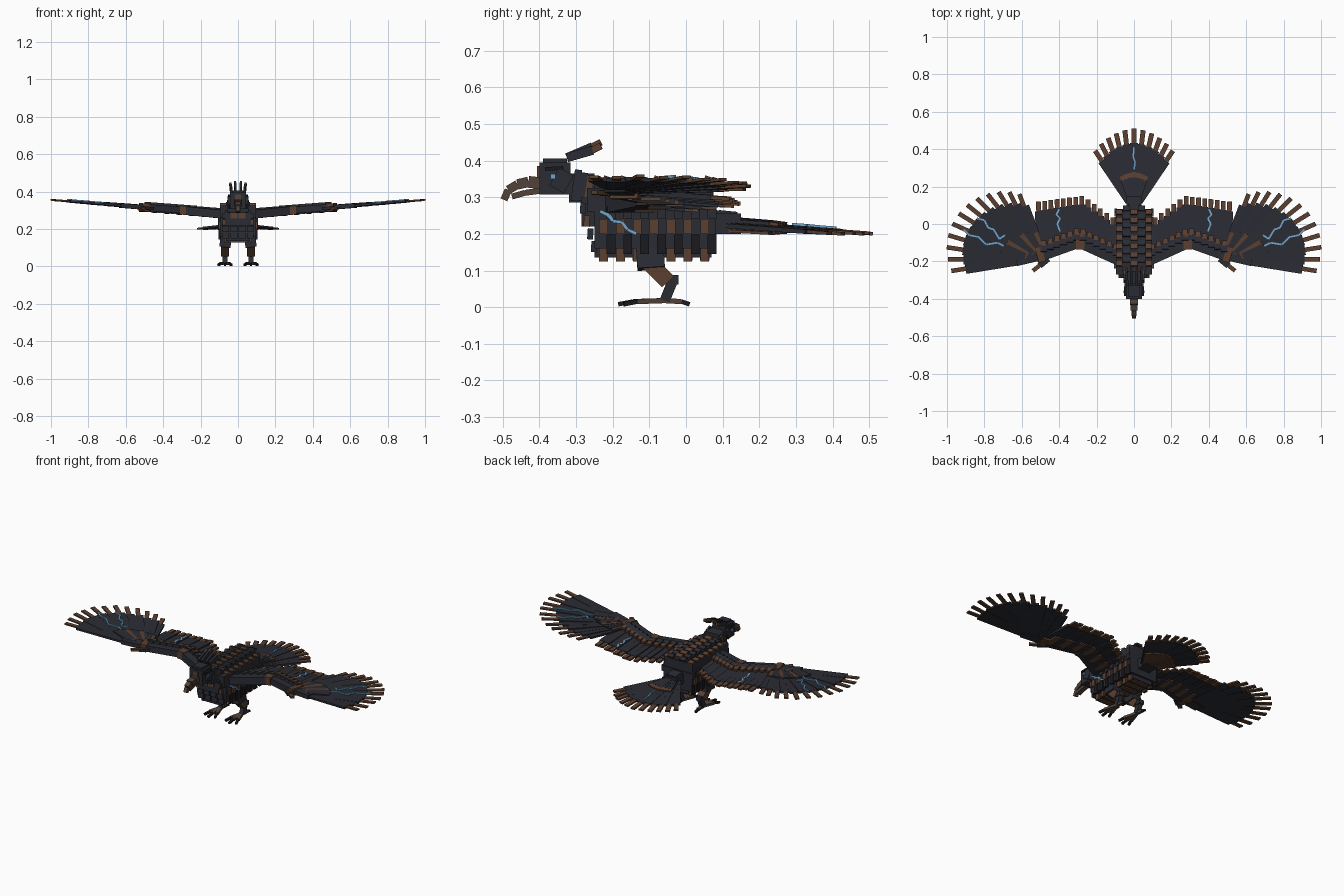
import bpy, bmesh, math
from mathutils import Vector, Matrix

cube = bpy.data.objects.get("Cube")
if cube:
    bpy.data.objects.remove(cube)

COLOURS = {
    "slate": (0.024, 0.025, 0.034),
    "brown": (0.105, 0.05, 0.029),
    "black": (0.011, 0.011, 0.014),
    "horn": (0.085, 0.055, 0.04),
    "blue": (0.16, 0.38, 0.62),
}
MATS = list(COLOURS)
for name, rgb in COLOURS.items():
    mat = bpy.data.materials.new(name)
    mat.use_nodes = True
    mat.diffuse_color = (*rgb, 1)
    mat.node_tree.nodes["Principled BSDF"].inputs["Base Color"].default_value = (*rgb, 1)

parts = {}


def bar(part, a, b, width, thick, mat):
    """Box running from a to b, added to the named part."""
    bm = parts.setdefault(part, bmesh.new()) if part not in parts else parts[part]
    a, b = Vector(a), Vector(b)
    along = (b - a).normalized()
    ref = Vector((0, 1, 0)) if abs(along.z) > 0.95 else Vector((0, 0, 1))
    side = along.cross(ref).normalized()
    up = side.cross(along)
    m = Matrix((along * (b - a).length, side * width, up * thick)).transposed().to_4x4()
    m.translation = (a + b) / 2
    verts = bmesh.ops.create_cube(bm, size=1, matrix=m)["verts"]
    for f in {f for v in verts for f in v.link_faces}:
        f.material_index = MATS.index(mat)


def pair(part, a, b, width, thick, mat):
    """The same bar on the left and the right."""
    for label, s in (("left_", 1), ("right_", -1)):
        bar(label + part, (a[0] * s, *a[1:]), (b[0] * s, *b[1:]), width, thick, mat)


def chain(part, points, width, thick, mat, add=pair):
    for a, b in zip(points, points[1:]):
        add(part, a, b, width, thick, mat)


def block(part, y0, y1, z0, z1, width, mat):
    z = (z0 + z1) / 2
    bar(part, (0, y0, z), (0, y1, z), width, z1 - z0, mat)


def lerp(a, b, t):
    return Vector(a).lerp(Vector(b), t)


# Body: stacked blocks, wide in the middle
block("belly", -0.25, 0.07, 0.135, 0.2, 0.13, "slate")
block("flanks", -0.25, 0.08, 0.16, 0.27, 0.19, "slate")
block("back", -0.27, 0.075, 0.26, 0.325, 0.19, "slate")
block("back_ridge", -0.25, 0.07, 0.32, 0.345, 0.13, "slate")
block("breast", -0.285, -0.24, 0.22, 0.3, 0.14, "slate")
block("rump", 0.06, 0.15, 0.2, 0.255, 0.08, "slate")

# Overlapping plates along flanks, belly and back
for i in range(7):
    y = -0.225 + i * 0.046
    for x, z0, z1, mat, shift in ((0.097, 0.2, 0.24, "brown", 0), (0.099, 0.24, 0.275, "slate", 0.02),
                                  (0.097, 0.145, 0.2, "black", 0.02), (0.07, 0.125, 0.165, "brown", 0)):
        pair("flank_plates", (x, y + shift, z0), (x, y + shift, z1), 0.012, 0.024, mat)
    bar("belly_plates", (-0.05, y, 0.134), (0.05, y, 0.134), 0.025, 0.012, "brown")
    bar("back_plates", (0, y, 0.354), (0, y + 0.025, 0.346), 0.04, 0.012, "brown")
    pair("back_plates", (0.04, y + 0.02, 0.35), (0.04, y + 0.045, 0.342), 0.036, 0.012, "slate")
    pair("back_plates", (0.08, y, 0.332), (0.08, y + 0.025, 0.325), 0.03, 0.014, "brown")
    bar("tail_cover", (0, 0.03 + i * 0.01, 0.26), (0, 0.08 + i * 0.01, 0.255), 0.06, 0.01, "slate")

# Breast plates in rows
for row in range(4):
    z = 0.15 + row * 0.035
    for x in (0.022, 0.066):
        pair("breast_plates", (x, -0.252 - row * 0.01, z), (x, -0.25 - row * 0.01, z + 0.03),
             0.036, 0.016, "brown" if (row + (x > 0.05)) % 4 == 3 else "slate")

# Glowing crack on each flank
crack = [(-0.235, 0.262), (-0.21, 0.25), (-0.2, 0.235), (-0.175, 0.232), (-0.16, 0.212), (-0.135, 0.2)]
chain("flank_crack", [(0.105, y, z) for y, z in crack], 0.006, 0.009, "blue")

# Neck and head
block("neck", -0.32, -0.25, 0.285, 0.365, 0.09, "slate")
for i in range(4):
    y = -0.305 + i * 0.016
    pair("neck_plates", (0.05, y, 0.29), (0.05, y + 0.012, 0.375 - i * 0.008), 0.012, 0.02,
         "brown" if i == 2 else "slate")
block("head", -0.4, -0.315, 0.308, 0.395, 0.085, "slate")
block("crown", -0.39, -0.325, 0.39, 0.406, 0.06, "slate")
block("forehead", -0.406, -0.395, 0.345, 0.385, 0.03, "brown")
pair("cheek", (0.045, -0.36, 0.357), (0.045, -0.32, 0.335), 0.014, 0.055, "slate")
pair("brow", (0.046, -0.385, 0.377), (0.046, -0.335, 0.38), 0.016, 0.01, "black")
pair("eye", (0.054, -0.37, 0.357), (0.054, -0.356, 0.357), 0.006, 0.014, "blue")

# Crest prongs
for x, top in ((0.014, 0.45), (0.036, 0.44)):
    pair("crest", (x, -0.325, 0.408), (x * 1.1, -0.255, top - 0.012), 0.013, 0.024, "slate")
    pair("crest", (x * 1.1, -0.26, top - 0.014), (x * 1.15, -0.232, top), 0.011, 0.018, "brown")

# Hooked beak
upper = [(0, -0.395, 0.338), (0, -0.43, 0.342), (0, -0.46, 0.335), (0, -0.485, 0.32), (0, -0.497, 0.293)]
for i, (a, b) in enumerate(zip(upper, upper[1:])):
    bar("upper_beak", a, b, 0.045 - i * 0.008, 0.032 - i * 0.004, "horn")
chain("lower_beak", [(0, -0.395, 0.318), (0, -0.44, 0.312), (0, -0.475, 0.302)], 0.028, 0.016, "horn", bar)

# Wing arm
shoulder, elbow, wrist, hand = (0.08, -0.185, 0.28), (0.29, -0.09, 0.3), (0.5, -0.165, 0.315), (0.63, -0.195, 0.326)
pair("wing_arm", shoulder, elbow, 0.075, 0.045, "slate")
pair("wing_arm", elbow, wrist, 0.07, 0.036, "slate")
pair("wing_arm", wrist, hand, 0.06, 0.024, "slate")
pair("elbow_plate", (0.265, -0.095, 0.3), (0.31, -0.095, 0.302), 0.082, 0.046, "brown")
pair("wrist_plate", (0.485, -0.16, 0.315), (0.52, -0.17, 0.317), 0.08, 0.042, "brown")
pair("thumb_feather", (0.46, -0.185, 0.31), (0.505, -0.222, 0.312), 0.035, 0.016, "slate")
pair("thumb_feather", (0.5, -0.218, 0.311), (0.54, -0.25, 0.313), 0.022, 0.012, "brown")

# Covert plates along the arm
for a, b in ((shoulder, elbow), (elbow, wrist)):
    for i in range(6):
        p = lerp(a, b, (i + 0.5) / 6)
        pair("coverts", p + Vector((0, 0.01, 0.024)), p + Vector((0, 0.05, 0.014)), 0.036, 0.012, "slate")
        pair("coverts", p + Vector((0, 0.042, 0.015)), p + Vector((0, 0.07, 0.01)), 0.026, 0.014, "brown")
        pair("under_coverts", p + Vector((0, 0, -0.018)), p + Vector((0, 0.09, -0.018)), 0.034, 0.01,
             "brown" if i % 2 else "slate")

# Secondary feathers: dark blade with a narrow brown tip
for i in range(13):
    x = 0.115 + i * 0.0325
    root = lerp(shoulder, elbow, (x - 0.08) / 0.21) if x < 0.29 else lerp(elbow, wrist, (x - 0.29) / 0.21)
    tip_y = 0.03 + (x - 0.11) * 0.75 if x < 0.27 else 0.15 - (x - 0.27) * 0.13
    tip = Vector((x + 0.02 * (x - 0.2), tip_y, root.z - 0.02 + 0.004 * (i % 2)))
    pair("secondary_feathers", root, lerp(root, tip, 0.82), 0.038, 0.014, "slate")
    pair("secondary_feathers", lerp(root, tip, 0.76), tip, 0.025, 0.01, "brown")

# Primary feathers fanned about the wrist
for i in range(12):
    t = i / 11
    angle = math.radians(70 - 82 * t)
    reach = 0.33 + 0.172 * math.sin(2 * t)
    tip = Vector((0.5 + reach * math.cos(angle), -0.15 + reach * math.sin(angle), 0))
    tip.z = 0.312 + 0.085 * (tip.x - 0.5) + 0.003 * (i % 2)
    root = lerp((0.5, -0.14, 0.314), hand, t)
    pair("primary_feathers", root, lerp(root, tip, 0.78), 0.056, 0.011, "slate")
    pair("primary_feathers", lerp(root, tip, 0.7), tip, 0.024, 0.008, "brown")
    if i < 9:
        pair("primary_coverts", root + Vector((0, 0, 0.009)), lerp(root, tip, 0.3) + Vector((0, 0, 0.007)),
             0.04, 0.01, "slate" if i % 3 else "brown")

# Glowing cracks on the wings
cracks = [
    [(0.4, 0.08), (0.415, 0.05), (0.395, 0.03), (0.41, 0), (0.395, -0.04)],
    [(0.64, -0.11), (0.69, -0.12), (0.73, -0.1), (0.79, -0.11), (0.83, -0.07), (0.88, -0.06), (0.91, -0.03)],
    [(0.69, -0.06), (0.72, -0.08), (0.75, -0.03), (0.78, -0.02), (0.8, 0.02), (0.84, 0.03)],
]
for line in cracks:
    lift = [0.322 + 0.085 * (x - 0.5) if x > 0.5 else 0.305 - 0.08 * y for x, y in line]
    chain("wing_crack", [(x, y, z) for (x, y), z in zip(line, lift)], 0.009, 0.008, "blue")

# Tail fan
for i in range(-5, 6):
    angle = math.radians(i * 7.2)
    reach = 0.43 - 0.0045 * abs(i) * (1 + abs(i) / 5)
    root = Vector((i * 0.005, 0.12, 0.232 - 0.002 * abs(i)))
    tip = Vector((reach * math.sin(angle) * 0.92, 0.08 + reach * math.cos(angle), 0.2 + 0.002 * (i % 2)))
    bar("tail_feathers", root, lerp(root, tip, 0.8), 0.044, 0.012, "slate")
    bar("tail_feathers", lerp(root, tip, 0.72), tip, 0.026, 0.009, "brown")
    if abs(i) < 4:
        bar("tail_coverts", root + Vector((0, 0, 0.01)), lerp(root, tip, 0.33) + Vector((0, 0, 0.01)), 0.03, 0.01, "slate")
        bar("tail_coverts", lerp(root, tip, 0.31) + Vector((0, 0, 0.01)),
            lerp(root, tip, 0.4) + Vector((0, 0, 0.008)), 0.024, 0.01, "brown")
    bar("under_tail", root - Vector((0, 0, 0.014)), lerp(root, tip, 0.42) - Vector((0, 0, 0.012)), 0.03, 0.008, "brown")
chain("tail_crack", [(0, 0.29, 0.226), (0.006, 0.33, 0.223), (-0.004, 0.36, 0.22), (0, 0.41, 0.216)],
      0.008, 0.008, "blue", bar)

# Legs and feet
pair("thigh", (0.06, -0.1, 0.18), (0.07, -0.095, 0.105), 0.06, 0.075, "slate")
pair("drumstick", (0.07, -0.105, 0.125), (0.07, -0.05, 0.07), 0.042, 0.045, "brown")
pair("shank", (0.07, -0.07, 0.075), (0.07, -0.02, 0.075), 0.034, 0.026, "slate")
pair("shank", (0.07, -0.035, 0.075), (0.07, -0.058, 0.018), 0.026, 0.028, "slate")
for x, y in ((0.035, -0.17), (0.07, -0.185), (0.105, -0.17), (0.07, 0.01)):
    heel, toe = Vector((0.07, -0.06, 0.018)), Vector((x, y, 0.008))
    knuckle = lerp(heel, toe, 0.68) + Vector((0, 0, 0.004))
    pair("toes", heel, knuckle, 0.018, 0.014, "horn")
    pair("claws", knuckle, toe, 0.012, 0.012, "black")

# Turn every part into an object
for name, bm in parts.items():
    mesh = bpy.data.meshes.new(name)
    bm.to_mesh(mesh)
    bm.free()
    for m in MATS:
        mesh.materials.append(bpy.data.materials[m])
    bpy.context.collection.objects.link(bpy.data.objects.new(name, mesh))
